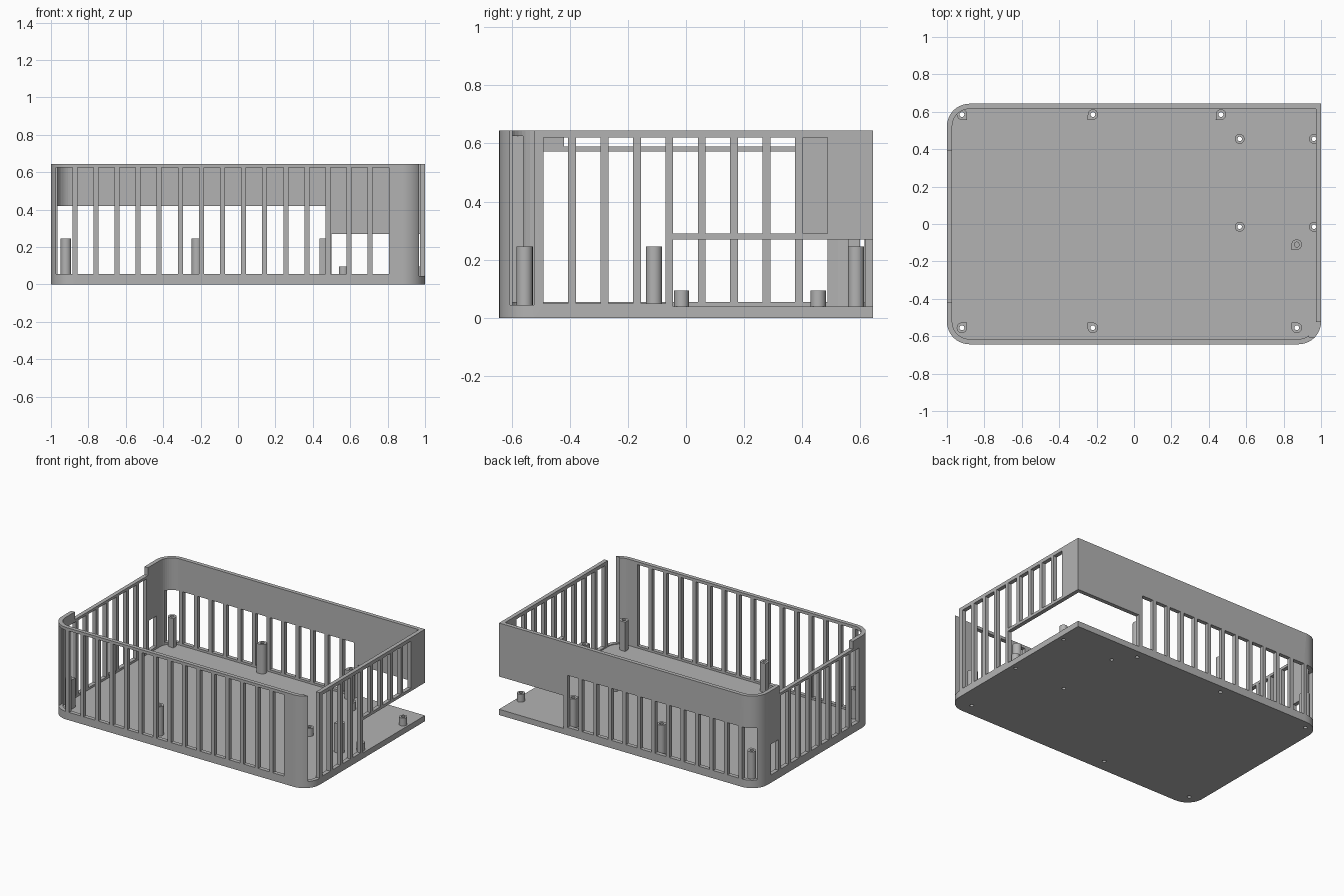
import bpy, bmesh, math

if "Cube" in bpy.data.objects:
    bpy.data.objects.remove(bpy.data.objects["Cube"])

grey = bpy.data.materials.new("plain grey")
grey.use_nodes = True
grey.diffuse_color = (0.45, 0.45, 0.45, 1)
grey.node_tree.nodes["Principled BSDF"].inputs["Base Color"].default_value = (0.45, 0.45, 0.45, 1)

W, D, H = 1.0, 0.643, 0.645      # half width, half depth, height
WALL, FLOOR, R = 0.028, 0.04, 0.12


def prism(bm, pts, z0, z1):
    """Extrude a counter-clockwise outline from z0 to z1."""
    lo = [bm.verts.new((x, y, z0)) for x, y in pts]
    hi = [bm.verts.new((x, y, z1)) for x, y in pts]
    bm.faces.new(lo[::-1])
    bm.faces.new(hi)
    for i in range(len(pts)):
        j = (i + 1) % len(pts)
        bm.faces.new((lo[i], lo[j], hi[j], hi[i]))


def box(bm, x0, x1, y0, y1, z0, z1):
    prism(bm, [(x0, y0), (x1, y0), (x1, y1), (x0, y1)], z0, z1)


def outline(cx, cy, hw, hd, r, square, steps=10):
    """Rounded rectangle; quadrants listed in square stay sharp."""
    pts = []
    for q, (sx, sy) in enumerate([(1, 1), (-1, 1), (-1, -1), (1, -1)]):
        if q in square:
            pts.append((cx + sx * hw, cy + sy * hd))
            continue
        for i in range(steps + 1 if hw > r else steps):
            a = math.pi / 2 * (q + i / steps)
            pts.append((cx + sx * (hw - r) + r * math.cos(a),
                        cy + sy * (hd - r) + r * math.sin(a)))
    return pts


def finish(name, bm, cutter=False):
    mesh = bpy.data.meshes.new(name)
    bm.to_mesh(mesh)
    bm.free()
    ob = bpy.data.objects.new(name, mesh)
    bpy.context.scene.collection.objects.link(ob)
    mesh.materials.append(grey)
    if cutter:
        ob.hide_render = True
        ob.hide_viewport = True
        ob.display_type = 'WIRE'
    return ob


def cut(ob, cutter):
    mod = ob.modifiers.new(cutter.name, 'BOOLEAN')
    mod.operation = 'DIFFERENCE'
    mod.solver = 'EXACT'
    mod.object = cutter


def smooth(ob):
    bpy.ops.object.select_all(action='DESELECT')
    bpy.context.view_layer.objects.active = ob
    ob.select_set(True)
    bpy.ops.object.shade_smooth_by_angle(angle=math.radians(30))


# Case: rounded tray with one square back corner
bm = bmesh.new()
prism(bm, outline(0, 0, W, D, R, [0]), 0, H)
case = finish("case_shell", bm)

bm = bmesh.new()
prism(bm, outline(0, 0, W - WALL, D - WALL, R - WALL, [0]), FLOOR, 1)
cut(case, finish("interior_cutter", bm, True))

# Ventilation slots on all four walls
bm = bmesh.new()
for i in range(16):
    x = -0.972 + i * 0.1128
    box(bm, x, x + 0.086, -0.7, -0.56, 0.055, 0.625)
    if i < 13:
        box(bm, x, x + 0.086, 0.56, 0.7, 0.055, 0.42)
for i in range(9):
    y = -0.49 + i * 0.1115
    box(bm, 0.9, 1.1, y, y + 0.0845, 0.05 if i < 4 else 0.29, 0.62)
    box(bm, -1.1, -0.9, y, y + 0.0845, 0.055, 0.572 if i < 8 else 0.27)
cut(case, finish("slot_cutter", bm, True))

# Corner opening, lowered side rim and the slit beside the front corner
bm = bmesh.new()
box(bm, 0.5, 1.1, -0.045, 0.8, FLOOR, 0.27)
box(bm, -1.1, -0.9, -0.42, 0.39, 0.59, 0.8)
box(bm, 0.935, 1.1, -0.605, -0.523, 0.045, 0.8)
cut(case, finish("opening_cutter", bm, True))

# Standoffs: x, y, square quadrant
tall = [(-0.92, 0.585, 3), (-0.22, 0.585, 2), (0.465, 0.585, 2),
        (-0.92, -0.555, 0), (-0.22, -0.555, 1), (0.87, -0.555, 1),
        (0.87, -0.11, 2)]
short = [(x, y) for x in (0.565, 0.962) for y in (0.455, -0.015)]

bm = bmesh.new()
for x, y, q in tall:
    z0 = 0.06 if y == -0.11 else -0.1
    prism(bm, outline(x, y, 0.013, 0.013, 0.013, [], 4), z0, 0.4)
for x, y in short:
    prism(bm, outline(x, y, 0.012, 0.012, 0.012, [], 4), -0.1, 0.2)
holes = finish("screw_hole_cutter", bm, True)
cut(case, holes)
smooth(case)

bm = bmesh.new()
for x, y, q in tall:
    prism(bm, outline(x, y, 0.028, 0.028, 0.028, [q], 6), FLOOR - 0.002, 0.245)
posts = finish("tall_standoffs", bm)
cut(posts, holes)
smooth(posts)

bm = bmesh.new()
for x, y in short:
    prism(bm, outline(x, y, 0.026, 0.026, 0.026, [], 6), FLOOR - 0.002, 0.095)
feet = finish("short_standoffs", bm)
cut(feet, holes)
smooth(feet)
